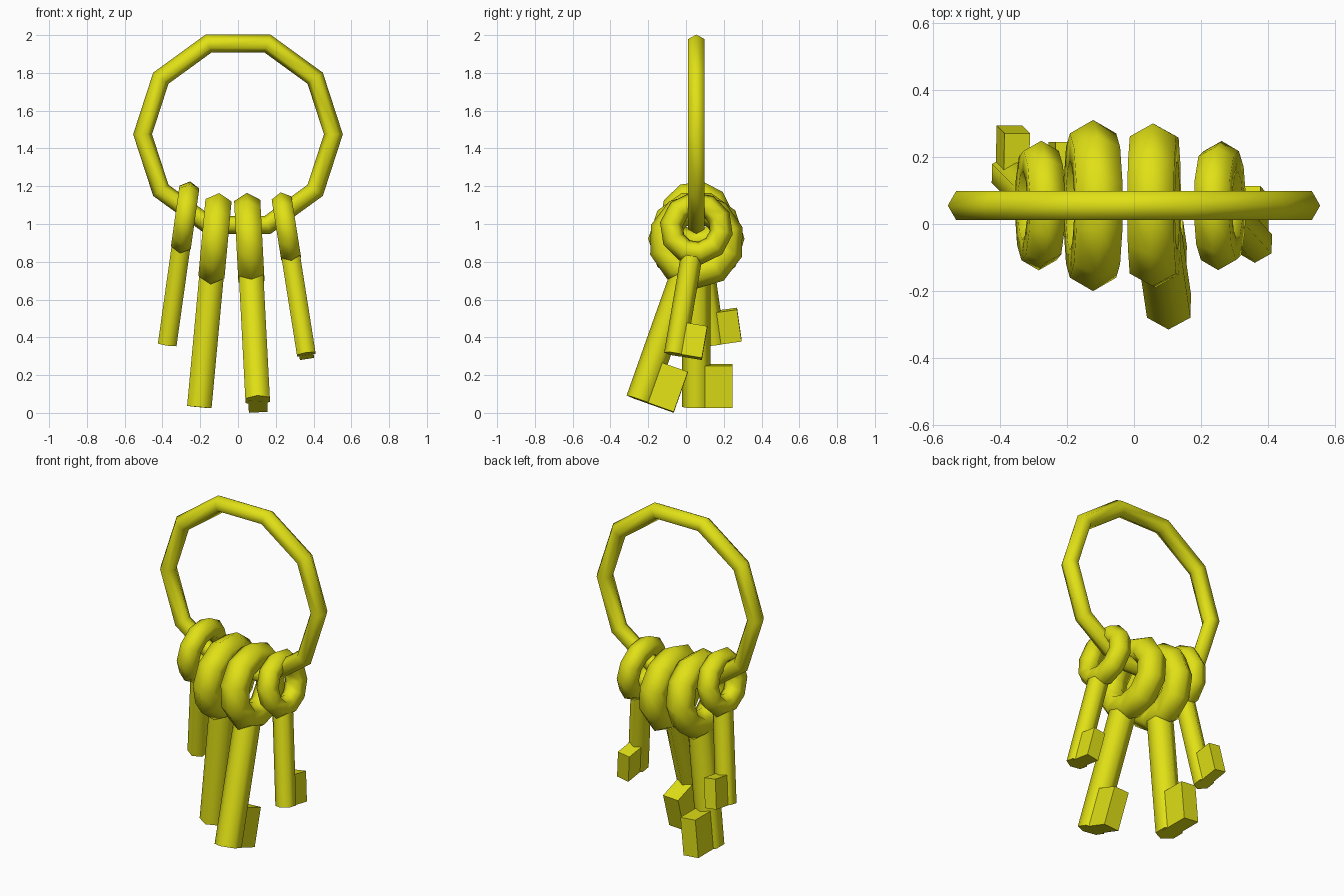
import bpy
from math import radians
from mathutils import Matrix, Euler, Vector

cube = bpy.data.objects.get("Cube")
if cube:
    bpy.data.objects.remove(cube, do_unlink=True)

# Single yellow metal
brass = bpy.data.materials.new("yellow_metal")
brass.use_nodes = True
colour = (0.75, 0.75, 0.008, 1)
brass.diffuse_color = colour
brass.node_tree.nodes["Principled BSDF"].inputs["Base Color"].default_value = colour


def finish(name, matrix):
    """Name, place, colour and shade the primitive just added."""
    obj = bpy.context.object
    obj.name = name
    obj.data.transform(matrix)
    obj.data.materials.append(brass)
    bpy.ops.object.shade_smooth_by_angle(angle=radians(65))
    return obj


def turn(x, y, z):
    return Euler((radians(x), radians(y), radians(z))).to_matrix().to_4x4()


def torus(name, major, minor, matrix):
    bpy.ops.mesh.primitive_torus_add(major_segments=10, minor_segments=6,
                                     major_radius=major, minor_radius=minor)
    return finish(name, matrix)


def key(name, centre, pitch, lean, size):
    """Key hanging from the centre of its bow, bit towards the back."""
    place = Matrix.Translation(centre) @ turn(pitch, lean, 0) @ Matrix.Scale(size, 4)
    top, end = -0.17, -0.895

    # Bow: ten-sided loop with its axis sideways
    torus(name + "_bow", 0.175, 0.08, place @ turn(90, 0, 90))

    # Shaft: hexagonal rod
    bpy.ops.mesh.primitive_cylinder_add(vertices=6, radius=0.075, depth=top - end)
    finish(name + "_shaft", place @ Matrix.Translation((0, 0, (top + end) / 2)))

    # Bit: plain block at the end of the shaft
    bpy.ops.mesh.primitive_cube_add(size=1)
    block = Matrix.Diagonal((0.1, 0.18, 0.225, 1))
    finish(name + "_bit", place @ Matrix.Translation((0, 0.1, end + 0.1115)) @ block)


# Large carrying ring
RING_Y = 0.055
torus("key_ring", 0.505, 0.05, Matrix.Translation((0, RING_Y, 1.475)) @ turn(90, 0, 0))

# Keys: x, z of the bow, forward/back pitch, sideways lean, size
for name, x, z, pitch, lean, size in (
        ("right_small_key", -0.28, 1.035, 8, 8, 0.765),
        ("right_large_key", -0.122, 0.922, 0, 5.3, 1),
        ("left_large_key", 0.06, 0.91, -19.5, -3, 1),
        ("left_small_key", 0.256, 0.977, -9.6, -9, 0.765)):
    key(name, Vector((x, RING_Y, z)), pitch, lean, size)
